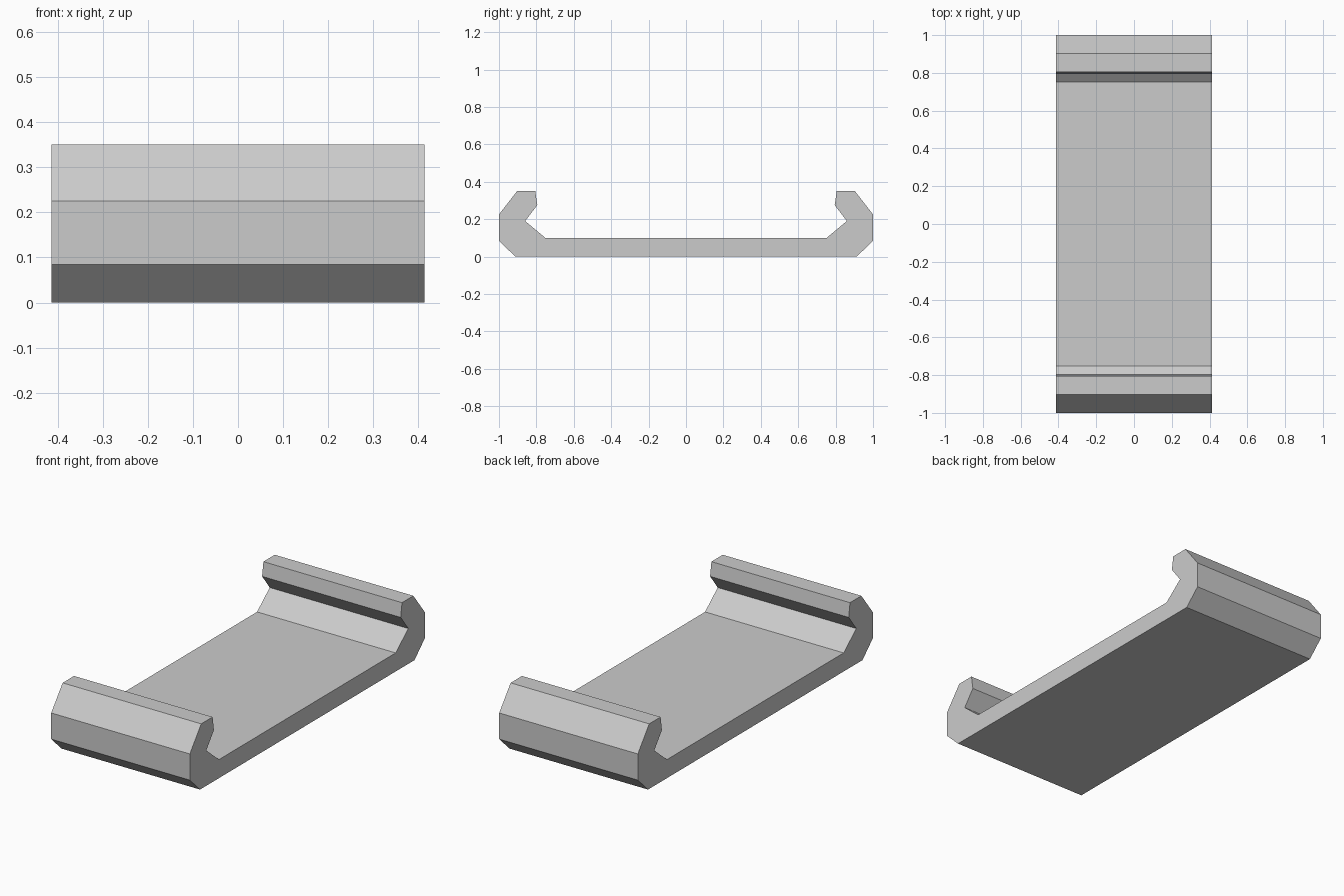
import bpy
import bmesh

# Remove the default object
cube = bpy.data.objects.get("Cube")
if cube:
    bpy.data.objects.remove(cube, do_unlink=True)

HALF_WIDTH = 0.413

# Plain grey material
grey = bpy.data.materials.new("plain_grey")
grey.use_nodes = True
colour = (0.6, 0.6, 0.6, 1.0)
grey.diffuse_color = colour
grey.node_tree.nodes["Principled BSDF"].inputs["Base Color"].default_value = colour

# Hooked end section as (y, z), from the underside round to the tray floor
hook = [(0.913, 0.0), (1.0, 0.084), (1.0, 0.225), (0.903, 0.35),
        (0.806, 0.35), (0.795, 0.275), (0.86, 0.19), (0.752, 0.1)]

# Mirror the hook front to back to close the section
section = hook + [(-y, z) for y, z in reversed(hook)]

# Extrude the section across the width
bm = bmesh.new()
end_face = bm.faces.new([bm.verts.new((-HALF_WIDTH, y, z)) for y, z in section])
result = bmesh.ops.extrude_face_region(bm, geom=[end_face], use_keep_orig=True)
new_verts = [v for v in result["geom"] if isinstance(v, bmesh.types.BMVert)]
bmesh.ops.translate(bm, verts=new_verts, vec=(2 * HALF_WIDTH, 0, 0))
bmesh.ops.recalc_face_normals(bm, faces=bm.faces)

mesh = bpy.data.meshes.new("hooked_tray")
bm.to_mesh(mesh)
bm.free()
mesh.materials.append(grey)
tray = bpy.data.objects.new("hooked_tray", mesh)
bpy.context.collection.objects.link(tray)
